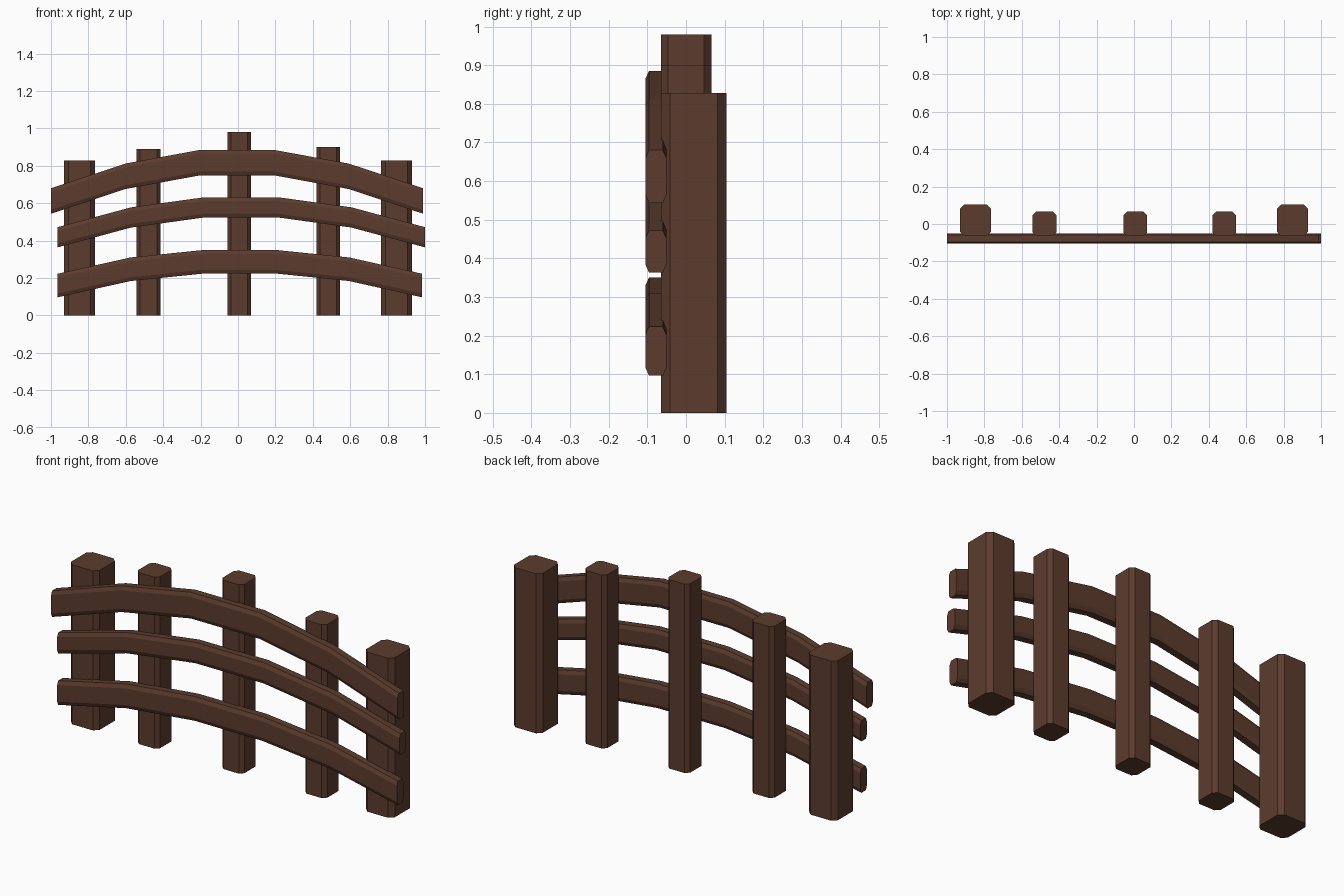
import bpy

if "Cube" in bpy.data.objects:
    bpy.data.objects.remove(bpy.data.objects["Cube"])

wood = bpy.data.materials.new("dark brown wood")
wood.diffuse_color = (0.107, 0.045, 0.027, 1)
wood.use_nodes = True
wood.node_tree.nodes["Principled BSDF"].inputs["Base Color"].default_value = wood.diffuse_color


def chamfered(a0, a1, b0, b1, ca, cb):
    """Rectangle outline with cut corners, eight points."""
    return [(a0 + ca, b0), (a1 - ca, b0), (a1, b0 + cb), (a1, b1 - cb),
            (a1 - ca, b1), (a0 + ca, b1), (a0, b1 - cb), (a0, b0 + cb)]


def loft(name, rings):
    """Skin a list of equal rings and cap both ends."""
    n = len(rings[0])
    verts = [p for r in rings for p in r]
    faces = [(k * n + i, k * n + (i + 1) % n, (k + 1) * n + (i + 1) % n, (k + 1) * n + i)
             for k in range(len(rings) - 1) for i in range(n)]
    last = (len(rings) - 1) * n
    faces += [tuple(reversed(range(n))), tuple(range(last, last + n))]
    mesh = bpy.data.meshes.new(name)
    mesh.from_pydata(verts, [], faces)
    mesh.materials.append(wood)
    obj = bpy.data.objects.new(name, mesh)
    bpy.context.collection.objects.link(obj)


def post(name, x0, x1, y1, height, c):
    outline = chamfered(x0, x1, -0.065, y1, c, c)
    loft(name, [[(x, y, z) for x, y in outline] for z in (0, height)])


def rail(name, x0, x1, height, crown):
    # symmetric arch in five straight segments; crown = top z at end, kink, middle
    tops = crown + crown[::-1]
    rings = []
    for i, top in enumerate(tops):
        x = x0 + (x1 - x0) * i / 5
        rings.append([(x, y, z) for y, z in
                      chamfered(-0.105, -0.051, top - height, top, 0.009, 0.02)])
    loft(name, rings)


# Upright posts
post("left_end_post", -0.93, -0.765, 0.105, 0.828, 0.023)
post("left_middle_post", -0.542, -0.415, 0.066, 0.89, 0.019)
post("centre_post", -0.057, 0.069, 0.066, 0.98, 0.019)
post("right_middle_post", 0.419, 0.545, 0.066, 0.90, 0.019)
post("right_end_post", 0.765, 0.93, 0.105, 0.828, 0.023)

# Arched rails
rail("top_rail", -1.0, 0.99, 0.136, [0.68, 0.812, 0.885])
rail("middle_rail", -0.965, 1.0, 0.108, [0.472, 0.578, 0.632])
rail("bottom_rail", -0.965, 0.985, 0.126, [0.223, 0.31, 0.35])
